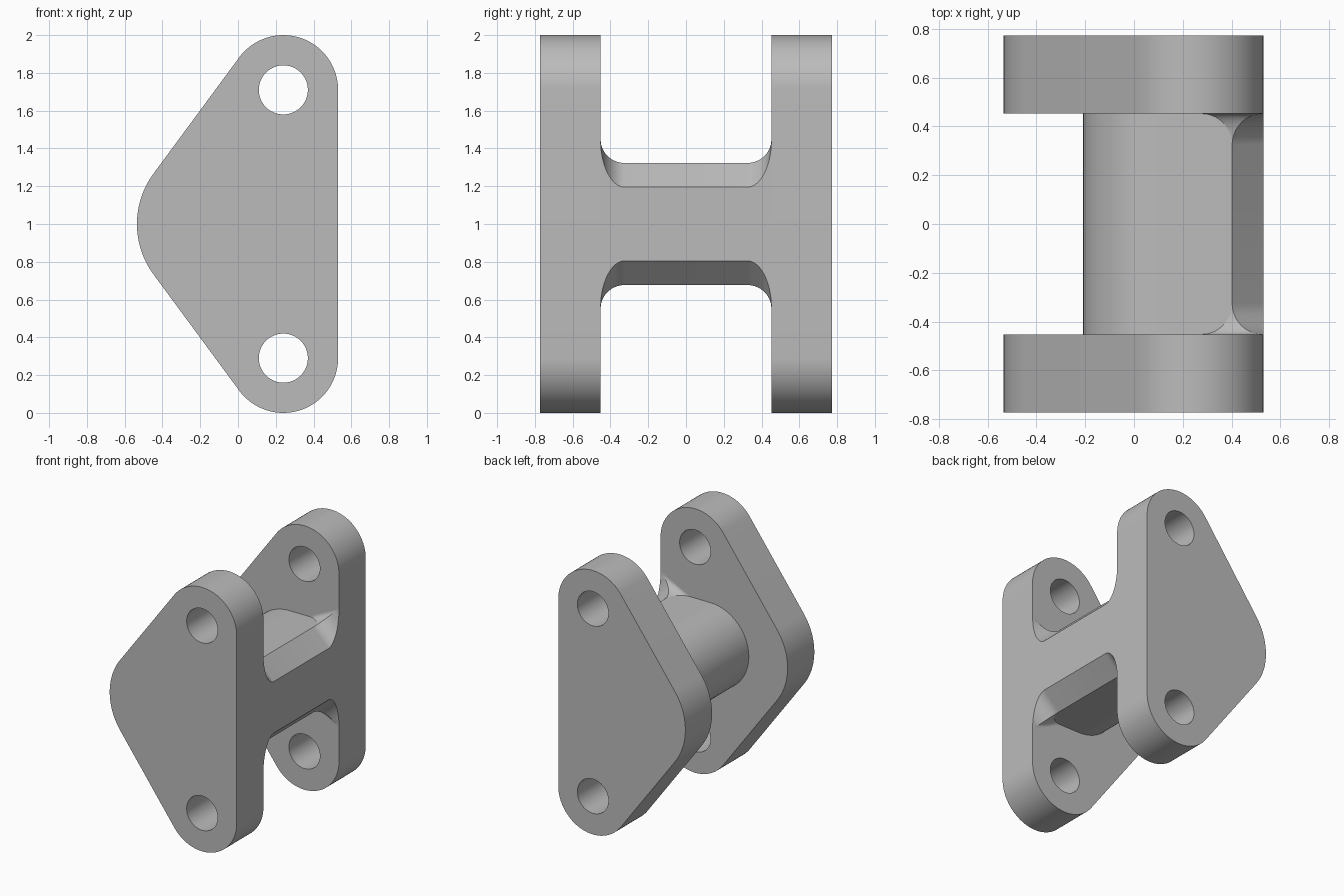
import bpy, bmesh, math

if "Cube" in bpy.data.objects:
    bpy.data.objects.remove(bpy.data.objects["Cube"], do_unlink=True)

grey = bpy.data.materials.new("plain grey")
grey.use_nodes = True
COLOUR = (0.5, 0.5, 0.5, 1)
grey.diffuse_color = COLOUR
grey.node_tree.nodes["Principled BSDF"].inputs["Base Color"].default_value = COLOUR

INNER, OUTER = 0.452, 0.772     # plate faces along y
MID = 1.0                       # mirror height


def arc(cx, cz, r, start, end, n):
    """Points on an arc, angles in degrees."""
    angles = [math.radians(start + (end - start) * i / n) for i in range(n + 1)]
    return [(cx + r * math.cos(a), cz + r * math.sin(a)) for a in angles]


def finish(obj):
    bpy.ops.object.select_all(action="DESELECT")
    obj.select_set(True)
    bpy.context.view_layer.objects.active = obj
    if obj.type == "CURVE":
        bpy.ops.object.convert(target="MESH")
        obj = bpy.context.object
        bm = bmesh.new()
        bm.from_mesh(obj.data)
        bmesh.ops.remove_doubles(bm, verts=bm.verts, dist=1e-5)
        bmesh.ops.recalc_face_normals(bm, faces=bm.faces)
        bm.to_mesh(obj.data)
        bm.free()
    obj.data.materials.clear()
    obj.data.materials.append(grey)
    bpy.ops.object.shade_smooth_by_angle(angle=math.radians(25))


def plate(name, y):
    """Rounded triangular plate with two bolt holes."""
    tilt = 143.6
    px, reach, r = 0.24, 0.71, 0.29
    outline = (arc(px, MID + reach, r, 0, tilt, 32)
               + arc(-0.085, MID, 0.45, tilt, 360 - tilt, 24)
               + arc(px, MID - reach, r, 360 - tilt, 360, 32))
    holes = [arc(px, MID + s * reach, 0.13, 0, 352.5, 47) for s in (1, -1)]
    curve = bpy.data.curves.new(name, "CURVE")
    curve.dimensions = "2D"
    curve.fill_mode = "BOTH"
    curve.extrude = (OUTER - INNER) / 2
    for loop in [outline] + holes:
        spline = curve.splines.new("POLY")
        spline.points.add(len(loop) - 1)
        for p, (x, z) in zip(spline.points, loop):
            p.co = (x, z, 0, 1)
        spline.use_cyclic_u = True
    obj = bpy.data.objects.new(name, curve)
    bpy.context.collection.objects.link(obj)
    obj.rotation_euler.x = math.pi / 2
    obj.location.y = y
    finish(obj)


plate("front_plate", -(INNER + OUTER) / 2)
plate("back_plate", (INNER + OUTER) / 2)


# Central web: round back, flat top and bottom, chamfers that swell into the plates
HALF, FILLET, CHAMFER, FACE_X = 0.323, 0.128, 0.128, 0.53


def section(f):
    edge = FACE_X - CHAMFER
    upper = [(edge - f, HALF), (edge, HALF + f / 2), (edge + f, HALF + f),
             (FACE_X, HALF - CHAMFER + 2 * f)]
    back = arc(-0.21 + HALF, 0, HALF, 90, 270, 40)
    pts = upper[::-1] + back + [(x, -z) for x, z in upper]
    return [(x, MID + z) for x, z in pts]


STEPS = 14
side = [(INNER + 0.01, FILLET * 0.97)]
for i in range(STEPS + 1):
    a = math.pi / 2 * (1 - i / STEPS)
    side.append((INNER - FILLET * (1 - math.sin(a)), FILLET * (1 - math.cos(a)) * 0.97))
stations = [(-y, f) for y, f in side] + side[::-1]

bm = bmesh.new()
rings = [[bm.verts.new((x, y, z)) for x, z in section(f)] for y, f in stations]
count = len(rings[0])
for a, b in zip(rings, rings[1:]):
    for i in range(count):
        j = (i + 1) % count
        bm.faces.new((a[i], a[j], b[j], b[i]))
bm.faces.new(rings[0])
bm.faces.new(rings[-1])
bmesh.ops.remove_doubles(bm, verts=bm.verts, dist=1e-4)
bmesh.ops.recalc_face_normals(bm, faces=bm.faces)
mesh = bpy.data.meshes.new("web")
bm.to_mesh(mesh)
bm.free()
web = bpy.data.objects.new("web", mesh)
bpy.context.collection.objects.link(web)
finish(web)
